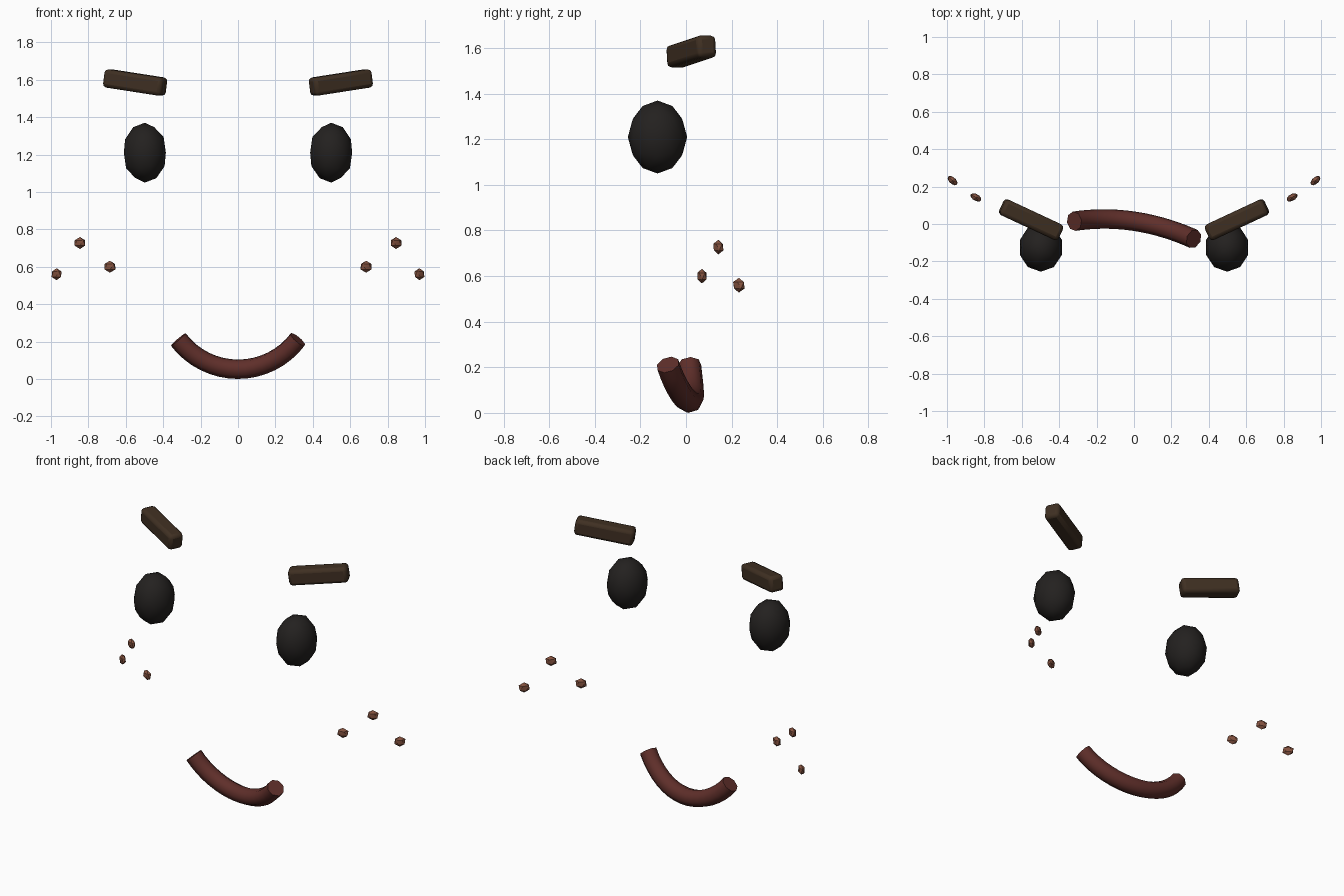
import bpy
from math import radians, sin, cos

if "Cube" in bpy.data.objects:
    bpy.data.objects.remove(bpy.data.objects["Cube"])


def colour(name, rgb):
    m = bpy.data.materials.new(name)
    m.diffuse_color = (*rgb, 1)
    m.use_nodes = True
    m.node_tree.nodes["Principled BSDF"].inputs["Base Color"].default_value = m.diffuse_color
    return m


DARK = colour("eye_dark", (0.017, 0.015, 0.014))
BROWN = colour("brow_brown", (0.05, 0.029, 0.016))
RED = colour("lip_red", (0.115, 0.028, 0.023))
TAN = colour("freckle_tan", (0.23, 0.085, 0.05))


def finish(name, mat, angle, mirror=True):
    """Name, colour, shade and mirror the active object across x = 0."""
    ob = bpy.context.object
    ob.name = name
    ob.data.materials.append(mat)
    bpy.ops.object.transform_apply(location=True, rotation=True, scale=True)
    bpy.ops.object.shade_smooth_by_angle(angle=radians(angle))
    if mirror:
        ob.modifiers.new("mirror", 'MIRROR')
    return ob


# eyes: low-poly ellipsoids
bpy.ops.mesh.primitive_ico_sphere_add(subdivisions=2, radius=1, location=(0.498, -0.125, 1.21))
bpy.context.object.scale = (0.118, 0.13, 0.16)
finish("eyes", DARK, 40)

# eyebrows: slanted bars with rounded edges
bpy.ops.mesh.primitive_cube_add(size=1, location=(0.55, 0.023, 1.585),
                                rotation=(0, radians(-8), radians(25)))
brow = bpy.context.object
brow.scale = (0.347, 0.092, 0.098)
finish("eyebrows", BROWN, 40, mirror=False)
bevel = brow.modifiers.new("bevel", 'BEVEL')
bevel.width = 0.02
bevel.segments = 2
brow.modifiers.new("mirror", 'MIRROR')

# freckles: tiny flattened pebbles turned along the cheek
for i, (x, y, z, turn) in enumerate([(0.685, 0.07, 0.60, 24),
                                     (0.845, 0.142, 0.727, 30),
                                     (0.97, 0.232, 0.56, 42)]):
    bpy.ops.mesh.primitive_ico_sphere_add(subdivisions=1, radius=1, location=(x, y, z),
                                          rotation=(0, 0, radians(turn)))
    bpy.context.object.scale = (0.036, 0.02, 0.032)
    finish(f"freckles_{i + 1}", TAN, 30)

# mouth: tube swept along a smiling arc that swings forward on one side
curve = bpy.data.curves.new("mouth_path", 'CURVE')
curve.dimensions = '3D'
curve.bevel_depth = 0.052
curve.bevel_resolution = 2
curve.use_fill_caps = True
steps, R = 16, 0.4
spline = curve.splines.new('POLY')
spline.points.add(steps)
for i, p in enumerate(spline.points):
    a = radians(-53 + 106 * i / steps)
    x = R * sin(a)
    p.co = (x, 0.015 - 0.148 * x - 0.464 * x * x, 0.052 + R * (1 - cos(a)), 1)
mouth = bpy.data.objects.new("mouth", curve)
bpy.context.collection.objects.link(mouth)
bpy.ops.object.select_all(action='DESELECT')
mouth.select_set(True)
bpy.context.view_layer.objects.active = mouth
bpy.ops.object.convert(target='MESH')
finish("mouth", RED, 50, mirror=False)
